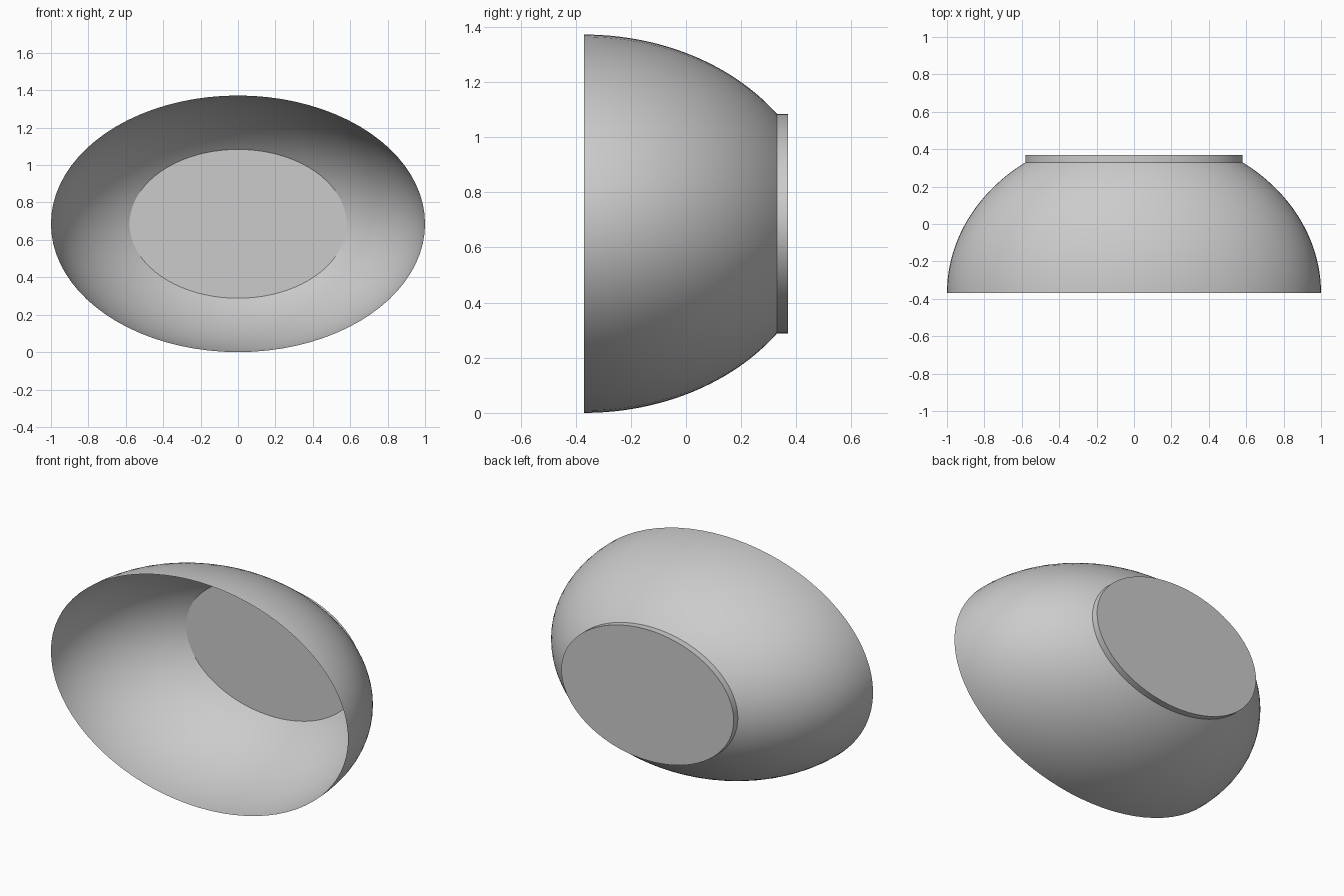
import bpy
import bmesh
import math

cube = bpy.data.objects.get("Cube")
if cube:
    bpy.data.objects.remove(cube)

SEGMENTS = 80
RINGS = 32
HALF_HEIGHT = 0.686      # vertical radius, the horizontal one is 1
FRONT, JOIN, BACK = -0.37, 0.33, 0.37
BASE_RADIUS = 0.58


def elliptic_loft(name, profile, capped):
    """Sweep (radius, y) points round the y axis on an ellipse."""
    bm = bmesh.new()
    rings = []
    for radius, y in profile:
        angles = [math.tau * i / SEGMENTS for i in range(SEGMENTS)]
        rings.append([bm.verts.new((radius * math.cos(a), y,
                                    HALF_HEIGHT * (1 + radius * math.sin(a))))
                      for a in angles])
    for a, b in zip(rings, rings[1:]):
        for i in range(SEGMENTS):
            j = (i + 1) % SEGMENTS
            bm.faces.new((a[i], b[i], b[j], a[j]))
    if capped:
        bm.faces.new(rings[0])
        bm.faces.new(rings[-1][::-1])
    bm.normal_update()
    mesh = bpy.data.meshes.new(name)
    bm.to_mesh(mesh)
    bm.free()
    obj = bpy.data.objects.new(name, mesh)
    bpy.context.collection.objects.link(obj)
    bpy.ops.object.select_all(action='DESELECT')
    obj.select_set(True)
    bpy.context.view_layer.objects.active = obj
    bpy.ops.object.shade_smooth_by_angle(angle=math.radians(30))
    return obj


# Thin open bowl: a truncated half ellipsoid
end = math.acos(BASE_RADIUS)
depth = (JOIN - FRONT) / math.sin(end)
arc = [end * i / RINGS for i in range(RINGS + 1)]
elliptic_loft("bowl_shell",
              [(math.cos(t), FRONT + depth * math.sin(t)) for t in arc], False)

# Solid oval base closing the back of the bowl
elliptic_loft("base_disc", [(BASE_RADIUS, JOIN), (BASE_RADIUS, BACK)], True)
